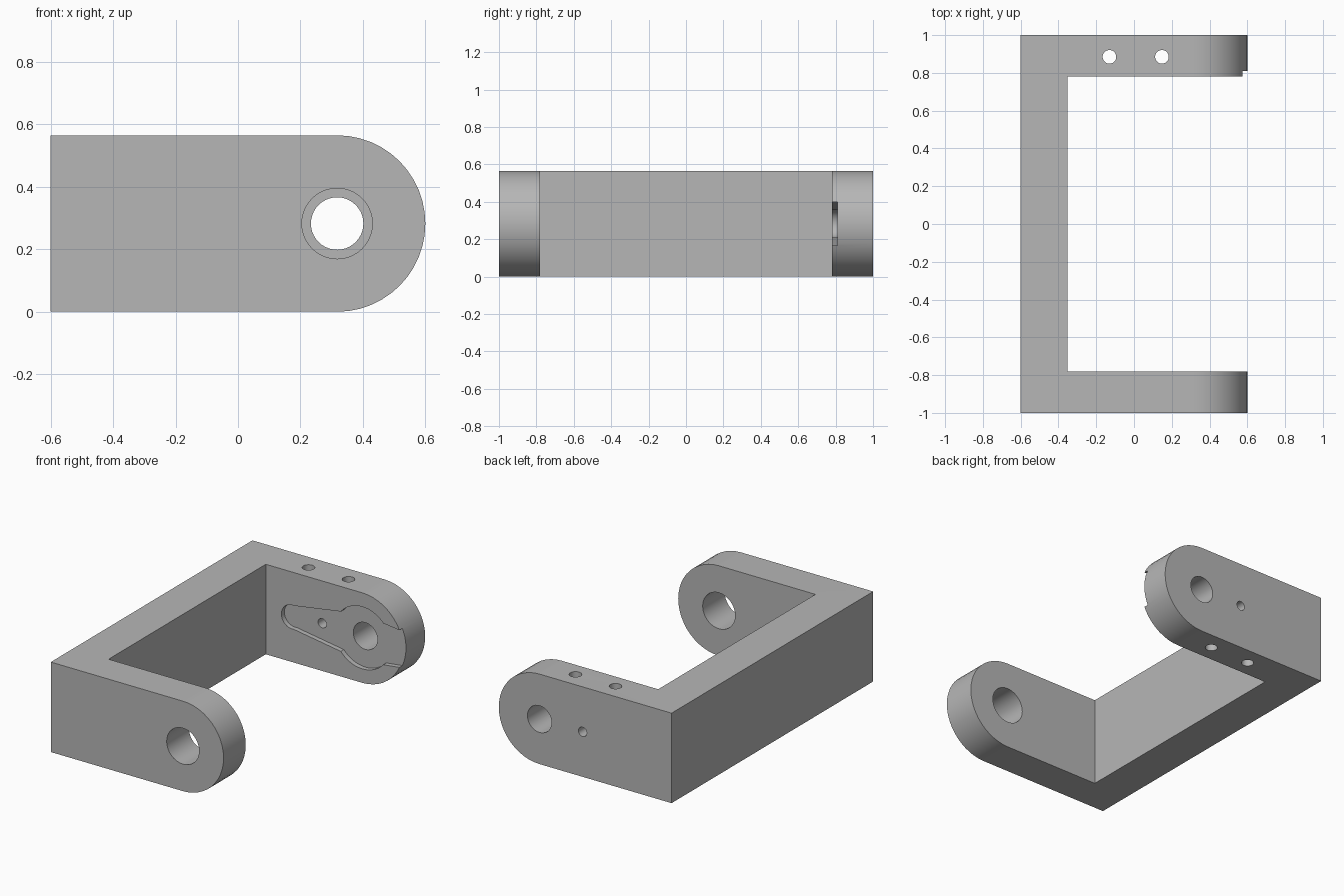
import bpy, bmesh, math
from mathutils import Vector

if "Cube" in bpy.data.objects:
    bpy.data.objects.remove(bpy.data.objects["Cube"])

HEIGHT = 0.565
MID = HEIGHT / 2
PIVOT_X = 0.6 - MID

grey = bpy.data.materials.new("light_grey")
grey.diffuse_color = (0.47, 0.47, 0.47, 1)
grey.use_nodes = True
grey.node_tree.nodes["Principled BSDF"].inputs["Base Color"].default_value = grey.diffuse_color


def prism(name, pts, axis, lo, hi):
    """Extrude a flat outline along z (points are x, y) or y (points are x, z)."""
    bm = bmesh.new()
    place = (lambda a, b: (a, b, lo)) if axis == "z" else (lambda a, b: (a, lo, b))
    face = bm.faces.new([bm.verts.new(place(a, b)) for a, b in pts])
    out = bmesh.ops.extrude_face_region(bm, geom=[face])
    shift = Vector((0, 0, hi - lo)) if axis == "z" else Vector((0, hi - lo, 0))
    bmesh.ops.translate(bm, vec=shift,
                        verts=[v for v in out["geom"] if isinstance(v, bmesh.types.BMVert)])
    bmesh.ops.recalc_face_normals(bm, faces=bm.faces)
    mesh = bpy.data.meshes.new(name)
    bm.to_mesh(mesh)
    bm.free()
    mesh.materials.append(grey)
    obj = bpy.data.objects.new(name, mesh)
    bpy.context.collection.objects.link(obj)
    return obj


def arc(cx, cy, r, start, end, steps):
    return [(cx + r * math.cos(start + (end - start) * i / steps),
             cy + r * math.sin(start + (end - start) * i / steps)) for i in range(steps + 1)]


def circle(cx, cy, r, steps=40):
    return arc(cx, cy, r, 0, math.tau, steps)[:-1]


def combine(obj, tool, operation):
    mod = obj.modifiers.new(operation.lower(), "BOOLEAN")
    mod.operation, mod.solver, mod.object = operation, "EXACT", tool
    bpy.context.view_layer.objects.active = obj
    bpy.ops.object.modifier_apply(modifier=mod.name)
    bpy.data.objects.remove(tool, do_unlink=True)


# C-shaped bracket: side silhouette with round tips, trimmed by the plan outline
bracket = prism("bracket", [(-0.6, HEIGHT), (-0.6, 0)]
                + arc(PIVOT_X, MID, MID, -math.pi / 2, math.pi / 2, 24), "y", -1, 1)
gap = prism("gap_cutter", [(-0.353, -0.78), (0.8, -0.78), (0.8, 0.78), (-0.353, 0.78)],
            "z", -0.1, 0.7)
combine(bracket, gap, "DIFFERENCE")

# Shallow recess on the inner face of the back arm: tapered lever, hub, open tip
half = arc(-0.17, 0, 0.075, math.pi, math.pi / 2 - 0.15, 8)
hub_left = math.pi - math.asin(0.125 / 0.195)
hub_right = math.asin(0.13 / 0.195)
half += arc(PIVOT_X, 0, 0.195, hub_left, hub_right, 14) + [(0.573, 0.117), (0.7, 0.1)]
outline = [(x, MID + z) for x, z in half] + [(x, MID - z) for x, z in reversed(half[1:])]
combine(bracket, prism("recess_cutter", outline, "y", 0.7, 0.81), "DIFFERENCE")

# Pivot holes and the small screw hole, running front to back
for x, r, lo, hi in ((PIVOT_X, 0.113, -1.1, -0.7),
                     (PIVOT_X, 0.084, 0.7, 1.1),
                     (0.018, 0.029, 0.7, 1.1)):
    combine(bracket, prism("hole_cutter", circle(x, MID, r), "y", lo, hi), "DIFFERENCE")

# Vertical screw holes through the back arm
for x in (-0.13, 0.148):
    combine(bracket, prism("hole_cutter", circle(x, 0.885, 0.036), "z", -0.1, 0.7), "DIFFERENCE")

bpy.ops.object.select_all(action="DESELECT")
bracket.select_set(True)
bpy.context.view_layer.objects.active = bracket
bpy.ops.object.shade_smooth_by_angle(angle=math.radians(30))
